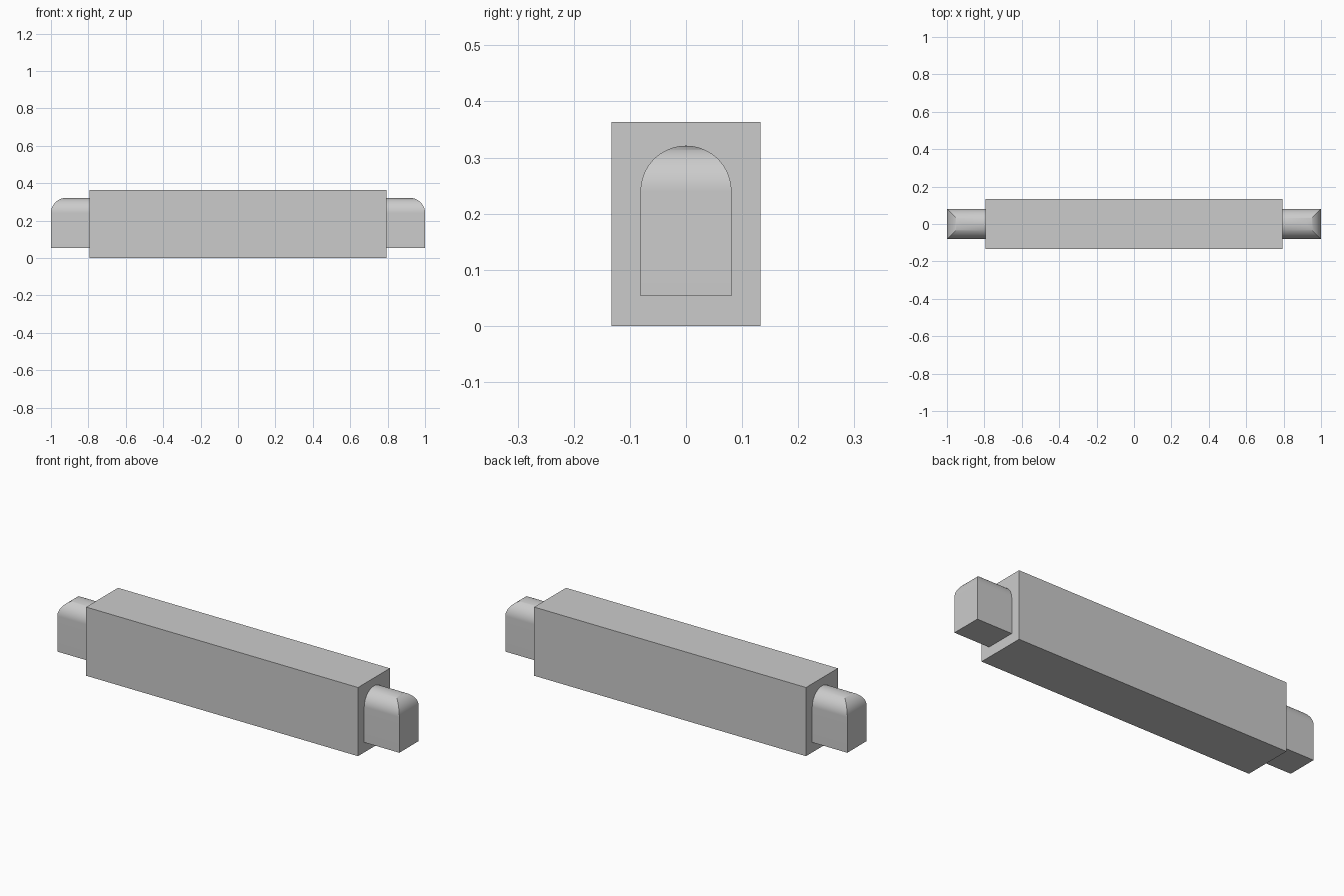
import bpy, bmesh, math

if "Cube" in bpy.data.objects:
    bpy.data.objects.remove(bpy.data.objects["Cube"])

BODY_X, BODY_Y, BODY_H = 0.795, 0.133, 0.363   # half length, half width, height
PEG_Y, PEG_Z0, PEG_Z1 = 0.081, 0.053, 0.321    # half width, bottom, top
STEPS = 24


def finish(bm, name):
    bmesh.ops.remove_doubles(bm, verts=bm.verts, dist=1e-5)
    bmesh.ops.recalc_face_normals(bm, faces=bm.faces)
    mesh = bpy.data.meshes.new(name)
    bm.to_mesh(mesh)
    bm.free()
    obj = bpy.data.objects.new(name, mesh)
    bpy.context.collection.objects.link(obj)
    return obj


# Main beam
bm = bmesh.new()
bmesh.ops.create_cube(bm, size=1)
for v in bm.verts:
    v.co.x *= 2 * BODY_X
    v.co.y *= 2 * BODY_Y
    v.co.z = (v.co.z + 0.5) * BODY_H
finish(bm, "beam")


# End peg: stacked rectangles, arched across and rounded at the outer end
def end_peg(name, side):
    levels = [(PEG_Z0, PEG_Y, 1.0)]
    for i in range(STEPS + 1):
        t = math.pi / 2 * i / STEPS
        c, s = PEG_Y * math.cos(t), PEG_Y * math.sin(t)
        levels.append((PEG_Z1 - PEG_Y + s, c, 1 - PEG_Y + c))
    bm = bmesh.new()
    inner = BODY_X - 0.02
    rings = [[bm.verts.new((side * x, y, z)) for x, y in
              ((inner, -w), (end, -w), (end, w), (inner, w))]
             for z, w, end in levels]
    bm.faces.new(rings[0])
    for a, b in zip(rings, rings[1:]):
        for k in range(4):
            n = (k + 1) % 4
            bm.faces.new((a[k], a[n], b[n], b[k]))
    obj = finish(bm, name)
    bpy.ops.object.select_all(action='DESELECT')
    obj.select_set(True)
    bpy.context.view_layer.objects.active = obj
    bpy.ops.object.shade_smooth_by_angle(angle=math.radians(30))


end_peg("right_peg", 1)
end_peg("left_peg", -1)
